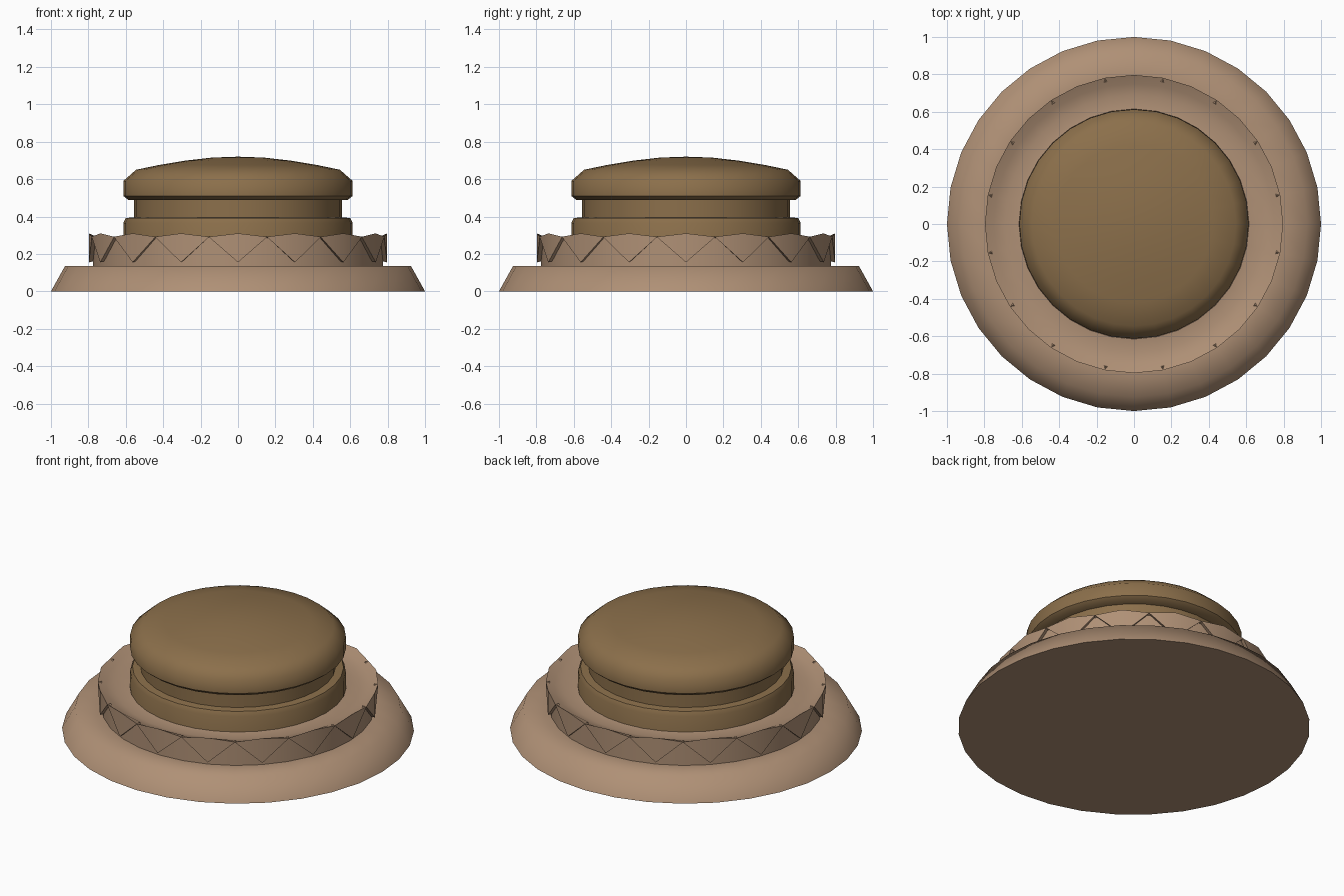
import bpy, bmesh, math

SIDES = 32

if "Cube" in bpy.data.objects:
    bpy.data.objects.remove(bpy.data.objects["Cube"], do_unlink=True)


def make_material(name, colour):
    mat = bpy.data.materials.new(name)
    mat.use_nodes = True
    mat.diffuse_color = colour
    mat.node_tree.nodes["Principled BSDF"].inputs["Base Color"].default_value = colour
    return mat


def ring_point(radius, z, step):
    a = math.tau * step / SIDES
    return (radius * math.cos(a), radius * math.sin(a), z)


def finish(bm, name, mat, angle):
    bmesh.ops.remove_doubles(bm, verts=bm.verts, dist=0.0001)
    bmesh.ops.recalc_face_normals(bm, faces=bm.faces)
    mesh = bpy.data.meshes.new(name)
    bm.to_mesh(mesh)
    bm.free()
    mesh.materials.append(mat)
    obj = bpy.data.objects.new(name, mesh)
    bpy.context.collection.objects.link(obj)
    bpy.ops.object.select_all(action='DESELECT')
    obj.select_set(True)
    bpy.context.view_layer.objects.active = obj
    bpy.ops.object.shade_smooth_by_angle(angle=math.radians(angle))
    return obj


def lathe(name, profile, mat, angle=50):
    """Join rings; each profile point is (radius, z) or (radius, z even, z odd)."""
    bm = bmesh.new()
    rings = []
    for point in profile:
        r, heights = point[0], point[1:]
        if r == 0:
            rings.append([bm.verts.new((0, 0, heights[0]))] * SIDES)
        else:
            rings.append([bm.verts.new(ring_point(r, heights[i % len(heights)], i))
                          for i in range(SIDES)])
    for low, high in zip(rings, rings[1:]):
        for i in range(SIDES):
            j = (i + 1) % SIDES
            corners = list(dict.fromkeys((low[i], low[j], high[j], high[i])))
            if len(corners) > 2:
                bm.faces.new(corners)
    return finish(bm, name, mat, angle)


tan = make_material("tan", (0.43, 0.28, 0.18, 1))
brown = make_material("brown", (0.26, 0.16, 0.07, 1))

# Wide flared foot
lathe("base", [(0, 0), (1, 0), (0.925, 0.135), (0.78, 0.135), (0, 0.135)], tan, 70)

# Collar: recessed wall, zigzag overhang at the outside, wavy rim and shallow channel
lathe("zigzag_collar", [
    (0.775, 0.12),
    (0.775, 0.16, 0.295),
    (0.797, 0.155, 0.29),
    (0.797, 0.31, 0.292),
    (0.75, 0.28), (0.69, 0.262), (0.615, 0.27), (0.6, 0.2),
], tan, 45)

# Lower drum with its neck
lathe("lower_drum", [(0.613, 0.14), (0.613, 0.365), (0.6, 0.392),
                     (0.555, 0.396), (0.555, 0.5)], brown)

# Rounded domed cap
lathe("cap", [(0.5, 0.487), (0.585, 0.487), (0.613, 0.51), (0.613, 0.59),
              (0.545, 0.65), (0.42, 0.676), (0.28, 0.699),
              (0.14, 0.715), (0, 0.72)], brown)
